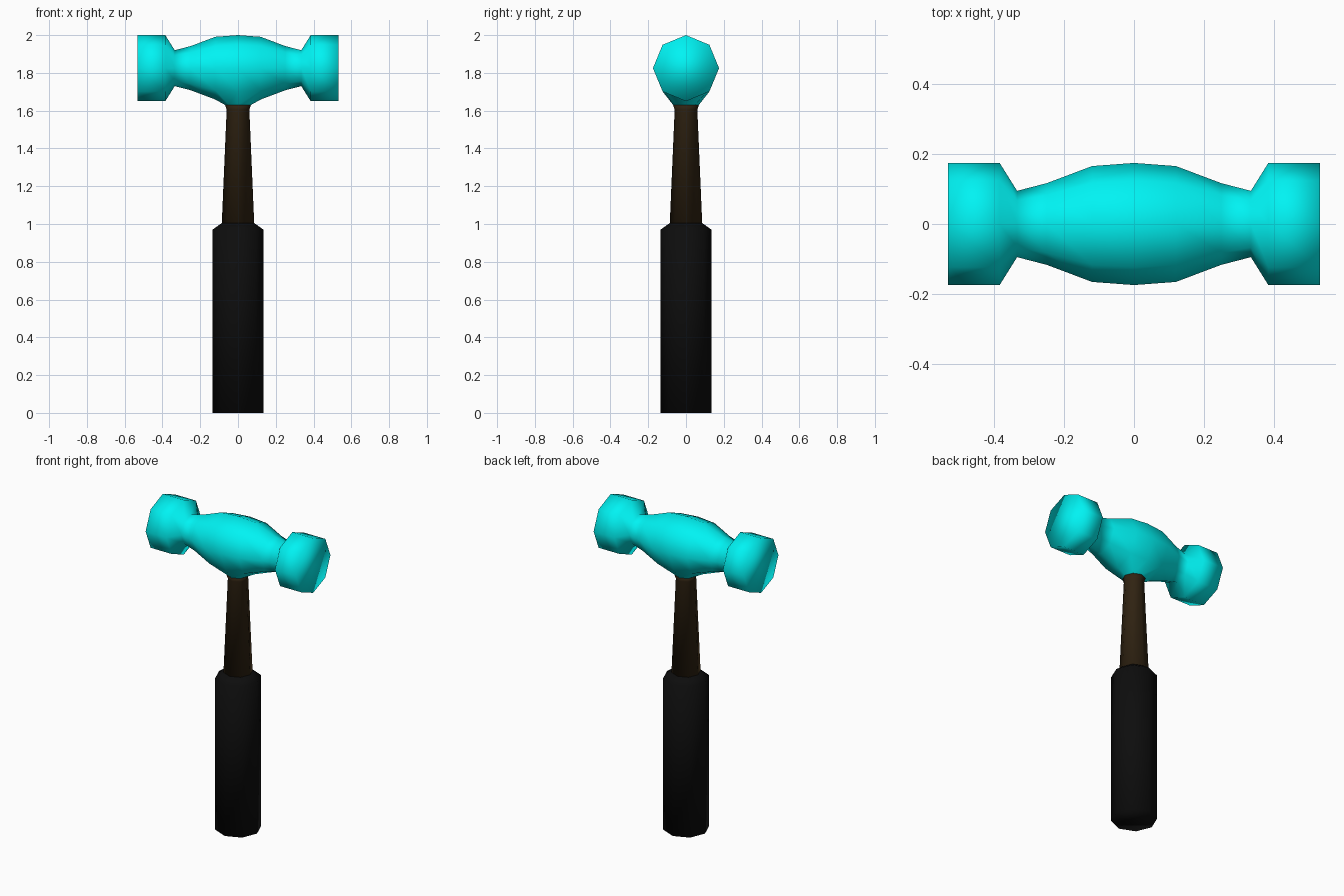
import bpy, bmesh, math

if "Cube" in bpy.data.objects:
    bpy.data.objects.remove(bpy.data.objects["Cube"])

SIDES = 8


def material(name, color):
    m = bpy.data.materials.new(name)
    m.diffuse_color = (*color, 1)
    m.use_nodes = True
    m.node_tree.nodes["Principled BSDF"].inputs["Base Color"].default_value = m.diffuse_color
    return m


def ring(bm, r, pos, axis, zc=0.0):
    """Octagon with corners on the axes, around x (at height zc) or z."""
    verts = []
    for i in range(SIDES):
        a = 2 * math.pi * i / SIDES
        c, s = r * math.cos(a), r * math.sin(a)
        verts.append(bm.verts.new((pos, c, zc + s) if axis == 'x' else (c, s, pos)))
    return verts


def loft(bm, profile, axis, zc=0.0, caps=True):
    rings = [ring(bm, r, p, axis, zc) for p, r in profile]
    for a, b in zip(rings, rings[1:]):
        for i in range(SIDES):
            j = (i + 1) % SIDES
            bm.faces.new((a[i], a[j], b[j], b[i]))
    if caps:
        bm.faces.new(rings[0])
        bm.faces.new(rings[-1])
    return rings


def finish(bm, name, mat):
    bmesh.ops.recalc_face_normals(bm, faces=bm.faces)
    for f in bm.faces:
        f.smooth = True
    me = bpy.data.meshes.new(name)
    bm.to_mesh(me)
    bm.free()
    me.materials.append(mat)
    ob = bpy.data.objects.new(name, me)
    bpy.context.collection.objects.link(ob)
    return ob


cyan = material("head_cyan", (0.0, 0.9, 0.9))
brown = material("handle_brown", (0.03, 0.017, 0.006))
black = material("grip_black", (0.004, 0.004, 0.004))

# Hammer head: two faces and a swollen body, lofted along x
half = [(0.12, 0.166), (0.25, 0.117), (0.335, 0.095), (0.385, 0.175), (0.533, 0.175)]
profile = [(-x, r) for x, r in reversed(half)] + [(0, 0.175)] + half
bm = bmesh.new()
loft(bm, profile, 'x', 1.825)

# Neck: open the underside and bridge it down to the handle socket
bottom = min((v for v in bm.verts if abs(v.co.x) < 0.01), key=lambda v: v.co.z)
bmesh.ops.delete(bm, geom=[bottom], context='VERTS')
hole = [e for e in bm.edges if e.is_boundary]
socket = ring(bm, 0.068, 1.63, 'z')
rim = [bm.edges.new((socket[i], socket[(i + 1) % SIDES])) for i in range(SIDES)]
bmesh.ops.bridge_loops(bm, edges=hole + rim)
finish(bm, "hammer_head", cyan)

# Wooden handle
bm = bmesh.new()
loft(bm, [(1.0, 0.086), (1.605, 0.06), (1.63, 0.068)], 'z')
finish(bm, "handle", brown)

# Grip with a bevelled top
bm = bmesh.new()
loft(bm, [(0, 0.135), (0.97, 0.135), (1.005, 0.086)], 'z')
finish(bm, "grip", black)
